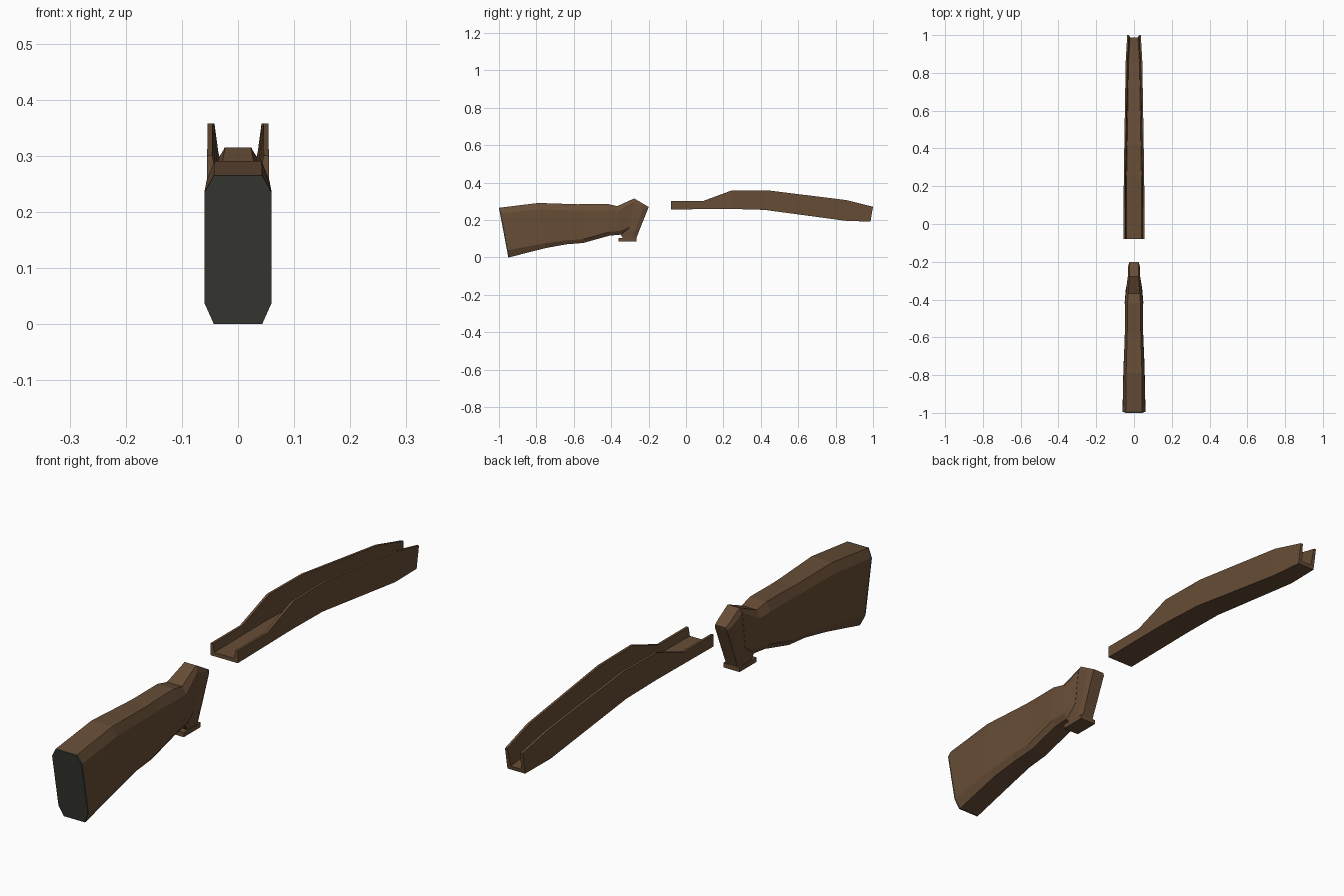
import bpy, bmesh

if "Cube" in bpy.data.objects:
    bpy.data.objects.remove(bpy.data.objects["Cube"])


def material(name, rgb):
    m = bpy.data.materials.new(name)
    m.diffuse_color = (*rgb, 1.0)
    m.use_nodes = True
    m.node_tree.nodes["Principled BSDF"].inputs["Base Color"].default_value = m.diffuse_color
    return m


WOOD = material("walnut brown", (0.135, 0.074, 0.037))
RUBBER = material("dark rubber", (0.042, 0.043, 0.034))


def loft(name, rings, mat):
    """Skin a row of equal closed rings and cap both ends."""
    bm = bmesh.new()
    rows = [[bm.verts.new(p) for p in ring] for ring in rings]
    n = len(rows[0])
    for a, b in zip(rows, rows[1:]):
        for i in range(n):
            j = (i + 1) % n
            bm.faces.new((a[i], a[j], b[j], b[i]))
    bm.faces.new(rows[0])
    bm.faces.new(rows[-1])
    bmesh.ops.recalc_face_normals(bm, faces=bm.faces)
    me = bpy.data.meshes.new(name)
    bm.to_mesh(me)
    bm.free()
    me.materials.append(mat)
    ob = bpy.data.objects.new(name, me)
    bpy.context.collection.objects.link(ob)
    return ob


def octagon(yt, zt, yb, zb, w, flat, ct, cb):
    """Upright chamfered section, leaning from (yb, zb) up to (yt, zt)."""
    h = zt - zb
    half = [(flat, 0), (w, cb / h), (w, 1 - ct / h), (flat, 1)]
    pts = half + [(-x, t) for x, t in reversed(half)]
    return [(x, yb + (yt - yb) * t, zb + h * t) for x, t in pts]


# Butt stock: top y, z, bottom y, z, half width, flat half width, chamfers
butt = octagon(-0.993, 0.266, -0.943, 0.001, 0.06, 0.043, 0.031, 0.038)
stations = [
    butt,
    octagon(-0.79, 0.291, -0.75, 0.050, 0.056, 0.042, 0.035, 0.025),
    octagon(-0.58, 0.284, -0.64, 0.070, 0.049, 0.036, 0.033, 0.022),
    octagon(-0.53, 0.285, -0.55, 0.077, 0.047, 0.034, 0.033, 0.020),
    octagon(-0.42, 0.286, -0.41, 0.116, 0.049, 0.034, 0.034, 0.020),
    octagon(-0.368, 0.274, -0.345, 0.122, 0.044, 0.031, 0.026, 0.020),
    octagon(-0.277, 0.315, -0.300, 0.150, 0.033, 0.023, 0.016, 0.015),
]
loft("butt_stock", stations, WOOD)

# Butt plate capping the rear end
loft("butt_plate", [[(x, y - 0.007, z - 0.001) for x, y, z in butt], butt], RUBBER)


# Wrist block: slanted column with a chamfered front and scooped top
def column(yb, zb, yf, zf, w, flat):
    ym, zm = yb + (yf - yb) * 0.68, zb + (zf - zb) * 0.68
    half = [(w, yb, zb), (w, ym, zm), (flat, yf, zf)]
    return half + [(-x, y, z) for x, y, z in reversed(half)]


loft("wrist_block", [
    column(-0.335, 0.100, -0.266, 0.100, 0.030, 0.023),
    column(-0.350, 0.122, -0.258, 0.122, 0.031, 0.023),
    column(-0.310, 0.150, -0.247, 0.150, 0.032, 0.024),
    column(-0.280, 0.295, -0.203, 0.260, 0.032, 0.025),
    column(-0.277, 0.315, -0.200, 0.270, 0.024, 0.022),
], WOOD)

# Foot plate below the wrist
loft("foot_plate", [[(x, y, z) for x, y in
                     ((-0.033, -0.362), (0.033, -0.362), (0.033, -0.264), (-0.033, -0.264))]
                    for z in (0.086, 0.103)], WOOD)


# Forend: open-topped channel with tapering walls
def channel(yt, zt, yb, zb, w):
    half = [(w, 0), (w, 1), (w - 0.009, 1), (w - 0.015, 0.014 / (zt - zb))]
    pts = half + [(-x, t) for x, t in reversed(half)]
    return [(x, yb + (yt - yb) * t, zb + (zt - zb) * t) for x, t in pts]


loft("forend", [
    channel(-0.08, 0.301, -0.08, 0.256, 0.055),
    channel(0.09, 0.301, 0.09, 0.258, 0.055),
    channel(0.245, 0.358, 0.245, 0.259, 0.054),
    channel(0.44, 0.358, 0.42, 0.254, 0.051),
    channel(0.86, 0.306, 0.85, 0.196, 0.044),
    channel(1.0, 0.271, 0.986, 0.191, 0.036),
], WOOD)
